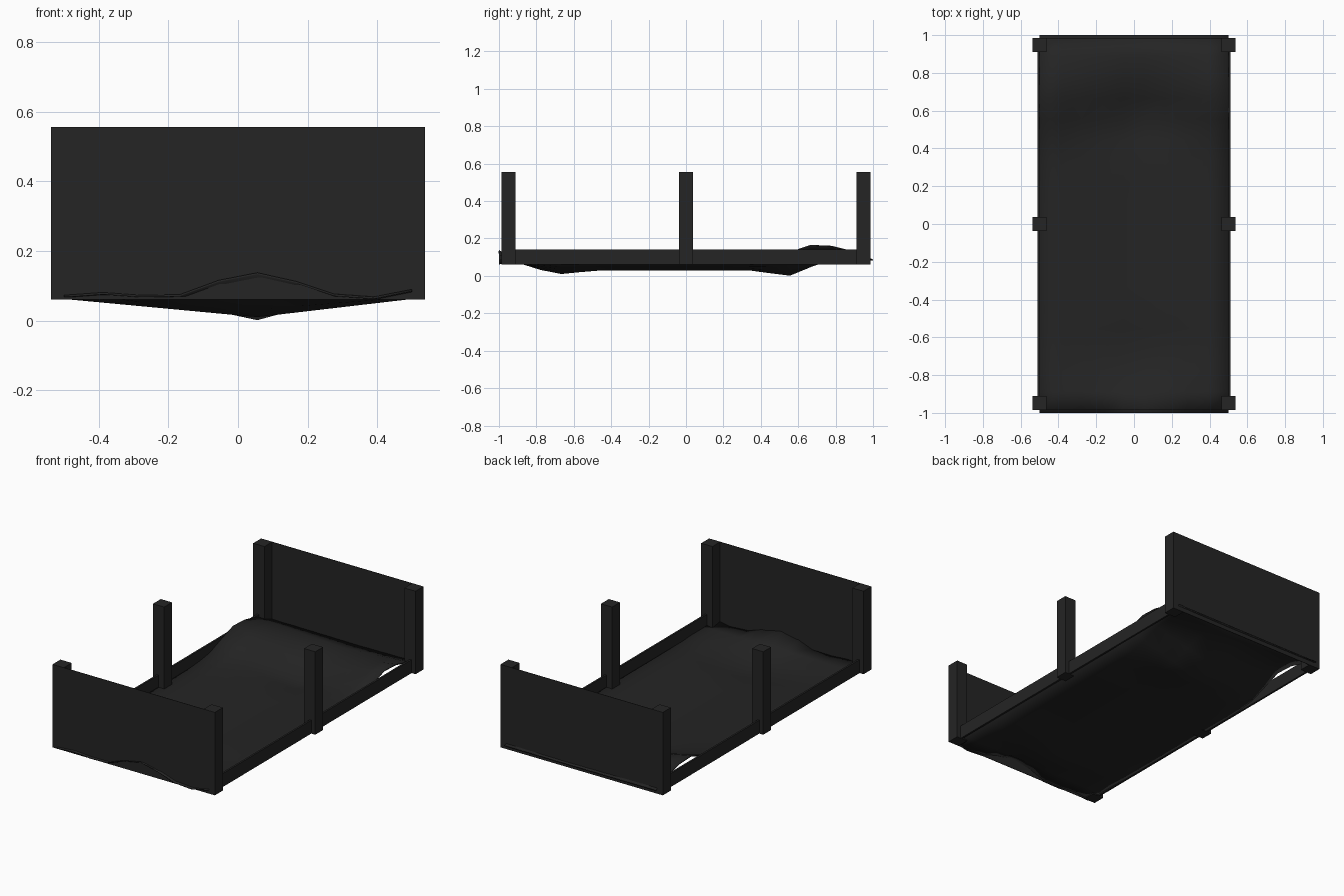
import bpy
import bmesh

default = bpy.data.objects.get("Cube")
if default:
    bpy.data.objects.remove(default, do_unlink=True)

charcoal = bpy.data.materials.new("charcoal")
charcoal.use_nodes = True
COLOUR = (0.018, 0.018, 0.018, 1)
charcoal.diffuse_color = COLOUR
charcoal.node_tree.nodes["Principled BSDF"].inputs["Base Color"].default_value = COLOUR


def finish(name, bm):
    mesh = bpy.data.meshes.new(name)
    bm.to_mesh(mesh)
    bm.free()
    mesh.materials.append(charcoal)
    obj = bpy.data.objects.new(name, mesh)
    bpy.context.collection.objects.link(obj)
    return obj


def box(name, low, high):
    bm = bmesh.new()
    bmesh.ops.create_cube(bm, size=1)
    for v in bm.verts:
        v.co = [(a + b) / 2 + c * (b - a) for a, b, c in zip(low, high, v.co)]
    return finish(name, bm)


BASE, TOP, RAIL_TOP = 0.06, 0.556, 0.14
HALF_W, END = 0.537, 0.986

# Six upright posts and two side rails
for side, s in (("left", 1), ("right", -1)):
    x0, x1 = sorted((s * 0.463, s * HALF_W))
    for place, y in (("front", -0.948), ("middle", 0), ("back", 0.948)):
        box(f"{place}_{side}_post", (x0, y - 0.037, BASE), (x1, y + 0.037, TOP))
    x0, x1 = sorted((s * 0.5, s * 0.511))
    box(f"{side}_rail", (x0, -END, BASE), (x1, END, RAIL_TOP))

# Thin end boards on the outer faces of the corner posts
for place, s in (("front", -1), ("back", 1)):
    y0, y1 = sorted((s * (END - 0.003), s * END))
    box(f"{place}_board", (-HALF_W, y0, BASE), (HALF_W, y1, TOP))

# Sagging sheet: heights along its middle and its edges, blended across
COLS, ROWS, LOW_X = 10, 19, 0.055
middle = [0.1, 0.07, 0.035, 0.013, 0.024] + [0.033] * 8 + [0.018, 0.004, 0.05, 0.09, 0.1, 0.085]
edge = [0.08, 0.07, 0.07, 0.065] + [0.065] * 8 + [0.07, 0.085, 0.125, 0.163, 0.158, 0.13, 0.085]
front_lip = [0.07, 0.078, 0.07, 0.072, 0.113, 0.135, 0.11, 0.073, 0.065, 0.087]

bm = bmesh.new()
grid = []
for j in range(ROWS):
    row = []
    for i in range(COLS):
        x = i / (COLS - 1) - 0.5
        y = 2 * j / (ROWS - 1) - 1
        t = min(1, abs(x - LOW_X) / (0.5 - LOW_X if x > LOW_X else 0.5 + LOW_X))
        z = front_lip[i] if j == 0 else middle[j] * (1 - t) + edge[j] * t
        row.append(bm.verts.new((x, y, z)))
    grid.append(row)
for j in range(ROWS - 1):
    for i in range(COLS - 1):
        bm.faces.new((grid[j][i], grid[j][i + 1], grid[j + 1][i + 1], grid[j + 1][i]))
for f in bm.faces:
    f.smooth = True
sheet = finish("sagging_sheet", bm)
thick = sheet.modifiers.new("thickness", "SOLIDIFY")
thick.thickness = 0.006
thick.offset = 0
